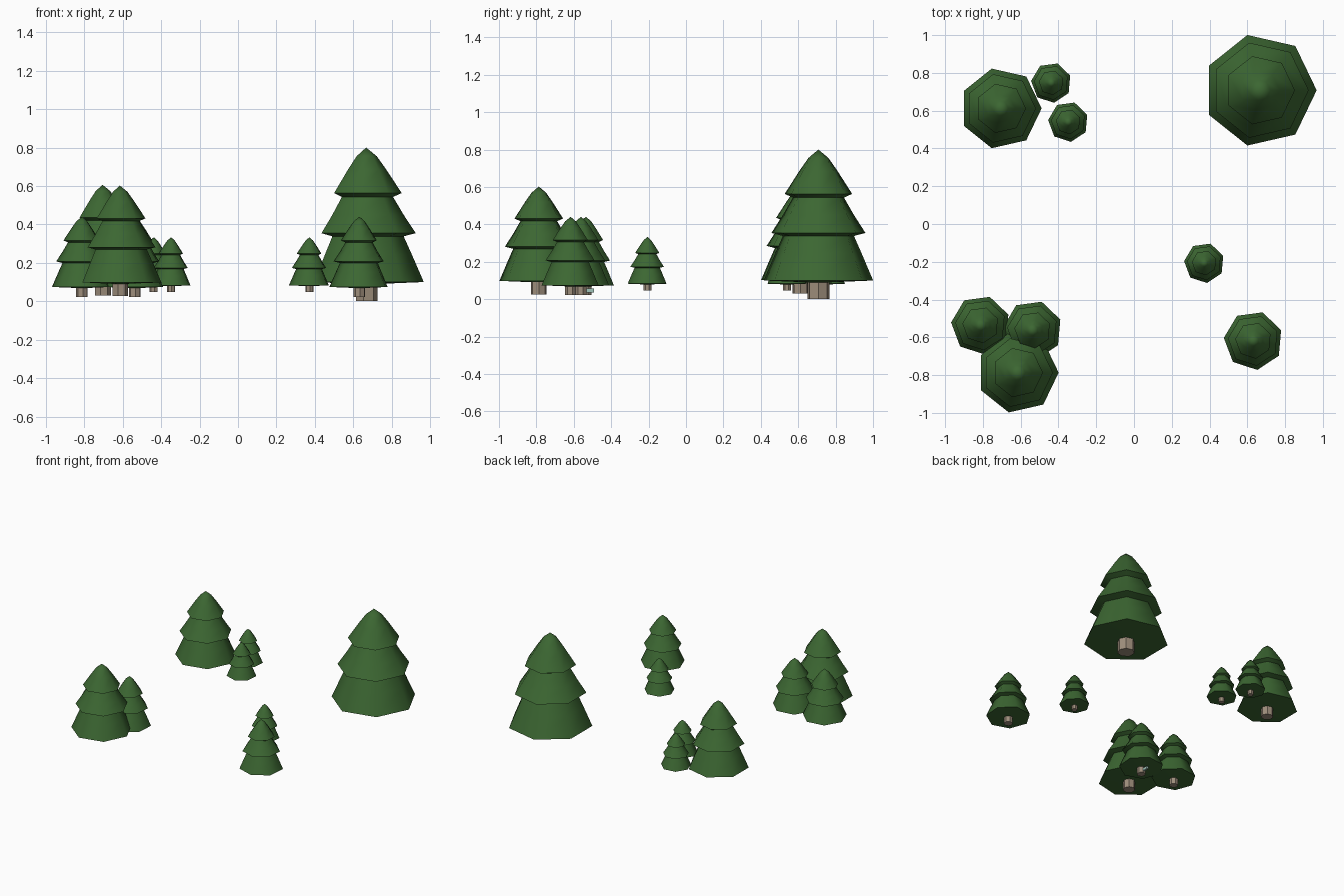
import bpy, bmesh, math

if "Cube" in bpy.data.objects:
    bpy.data.objects.remove(bpy.data.objects["Cube"])

SIDES = 7


def material(name, rgb):
    m = bpy.data.materials.new(name)
    m.diffuse_color = (*rgb, 1)
    m.use_nodes = True
    m.node_tree.nodes["Principled BSDF"].inputs["Base Color"].default_value = m.diffuse_color
    return m


GREEN = material("needles", (0.045, 0.135, 0.032))
BARK = material("bark", (0.34, 0.27, 0.20))
TEAL = material("pale_teal", (0.35, 0.55, 0.48))

# Full-size tree outlines as (radius, height)
FOLIAGE = [(0, 0.09), (0.06, 0.09), (0.30, 0.10), (0.237, 0.245), (0.195, 0.338),
           (0.258, 0.354), (0.195, 0.45), (0.14, 0.543),
           (0.185, 0.563), (0.105, 0.685), (0.055, 0.755), (0, 0.80)]
TRUNK = [(0, 0), (0.06, 0), (0.06, 0.12), (0, 0.12)]


def lathe(name, profile, loc, scale, turn, mat):
    """Seven-sided solid from an outline that starts and ends on the axis."""
    bm = bmesh.new()
    rings = []
    for r, z in profile:
        n = SIDES if r > 0 else 1
        rings.append([bm.verts.new((r * math.cos(2 * math.pi * i / SIDES),
                                    r * math.sin(2 * math.pi * i / SIDES), z))
                      for i in range(n)])
    for a, b in zip(rings, rings[1:]):
        for i in range(SIDES):
            j = (i + 1) % SIDES
            if len(a) == 1:
                bm.faces.new((a[0], b[j], b[i]))
            elif len(b) == 1:
                bm.faces.new((a[i], a[j], b[0]))
            else:
                bm.faces.new((a[i], a[j], b[j], b[i]))
    bmesh.ops.recalc_face_normals(bm, faces=bm.faces)
    me = bpy.data.meshes.new(name)
    bm.to_mesh(me)
    bm.free()
    me.materials.append(mat)
    ob = bpy.data.objects.new(name, me)
    ob.location, ob.scale = loc, (scale,) * 3
    ob.rotation_euler.z = math.radians(turn)
    bpy.context.collection.objects.link(ob)
    return ob


def smooth(ob, angle):
    bpy.ops.object.select_all(action='DESELECT')
    ob.select_set(True)
    bpy.context.view_layer.objects.active = ob
    bpy.ops.object.shade_smooth_by_angle(angle=math.radians(angle))


# Trees: x, y, base height, scale, turn in degrees
TREES = [
    (0.667, 0.708, 0.0, 1.0, 0),
    (-0.705, 0.612, 0.03, 0.72, 0),
    (-0.615, -0.787, 0.026, 0.72, 0),
    (0.632, -0.617, 0.022, 0.523, 20.6),
    (-0.812, -0.535, 0.022, 0.523, 20.6),
    (-0.537, -0.561, 0.022, 0.523, 20.6),
    (0.372, -0.206, 0.047, 0.357, 20.6),
    (-0.348, 0.541, 0.047, 0.357, 20.6),
    (-0.438, 0.748, 0.047, 0.357, 20.6),
]
for k, (x, y, z, s, turn) in enumerate(TREES, 1):
    lathe(f"trunk_{k}", TRUNK, (x, y, z), s, turn, BARK)
    smooth(lathe(f"foliage_{k}", FOLIAGE, (x, y, z), s, turn, GREEN), 60)

# Small pale stub beside one trunk in the cluster
bpy.ops.mesh.primitive_cube_add(size=1, location=(-0.537, -0.515, 0.047))
stub = bpy.context.object
stub.name = "trunk_stub"
stub.scale = (0.015, 0.045, 0.02)
stub.data.materials.append(TEAL)
